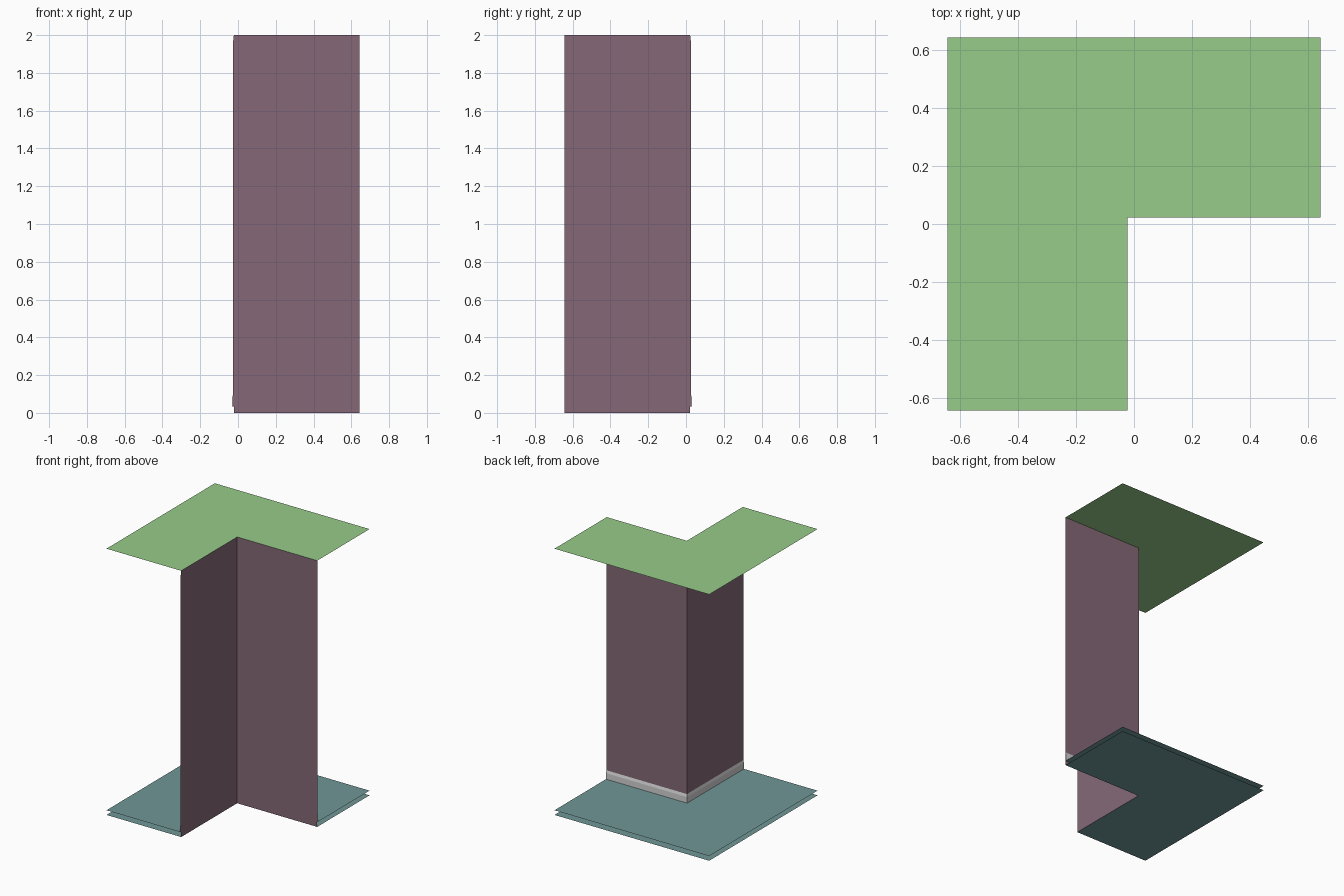
import bpy
import bmesh

if "Cube" in bpy.data.objects:
    bpy.data.objects.remove(bpy.data.objects["Cube"], do_unlink=True)

HALF = 0.643    # half width of the floor plan
FACE = 0.022    # offset of the outer wall face
ROOM = 0.026    # offset of the room-side wall face
TRIM = 0.031    # offset of the skirting board
FLOOR = 0.035   # height of the finished floor
TOP = 2.0


def material(name, rgb):
    mat = bpy.data.materials.new(name)
    mat.use_nodes = True
    colour = (*rgb, 1.0)
    mat.diffuse_color = colour
    mat.node_tree.nodes["Principled BSDF"].inputs["Base Color"].default_value = colour
    return mat


def finish(name, bm, mat):
    mesh = bpy.data.meshes.new(name)
    bm.to_mesh(mesh)
    bm.free()
    mesh.materials.append(mat)
    obj = bpy.data.objects.new(name, mesh)
    bpy.context.collection.objects.link(obj)
    return obj


def sheet(name, z, mat, facing_down=False):
    """Flat L-shaped sheet with its notch at the +x, -y corner."""
    plan = [(HALF, FACE), (HALF, HALF), (-HALF, HALF),
            (-HALF, -HALF), (-FACE, -HALF), (-FACE, FACE)]
    if facing_down:
        plan.reverse()
    bm = bmesh.new()
    bm.faces.new([bm.verts.new((x, y, z)) for x, y in plan])
    return finish(name, bm, mat)


def corner_sweep(name, profile, mat):
    """Sweep an (offset, height) profile around the mitred corner."""
    bm = bmesh.new()
    rows = []
    for d, z in profile:
        path = [(HALF, d), (-d, d), (-d, -HALF)]
        rows.append([bm.verts.new((x, y, z)) for x, y in path])
    for low, high in zip(rows, rows[1:]):
        for i in range(2):
            bm.faces.new((low[i], low[i + 1], high[i + 1], high[i]))
    return finish(name, bm, mat)


green = material("ceiling green", (0.314, 0.604, 0.255))
teal = material("floor teal", (0.165, 0.310, 0.310))
mauve = material("wall mauve", (0.235, 0.141, 0.184))
grey = material("skirting pale grey", (0.66, 0.65, 0.65))

# Horizontal layers
sheet("ceiling", TOP, green)
sheet("floor", FLOOR, teal)
sheet("floor_underside", 0.0, teal, facing_down=True)

# Corner wall: outer face, then room-side face with a sloped top
corner_sweep("outer_wall", [(FACE, TOP), (FACE, 0.0)], mauve)
corner_sweep("room_wall", [(ROOM, FLOOR), (ROOM, 1.965), (FACE, TOP)], mauve)

# Skirting board with a bevelled top edge
corner_sweep("skirting", [(TRIM, FLOOR), (TRIM, 0.08), (ROOM, 0.1)], grey)
